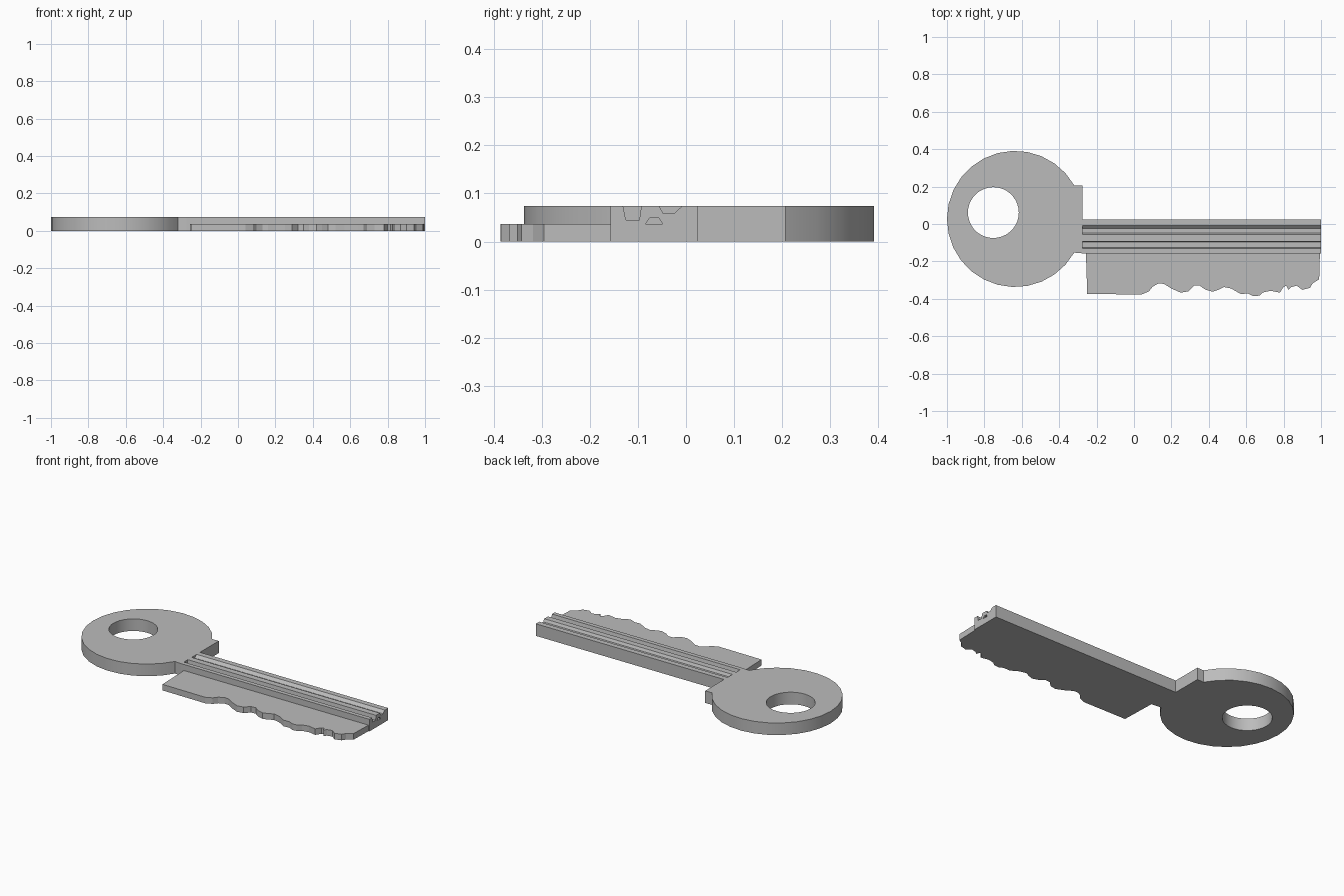
import bpy
import bmesh
import math

cube = bpy.data.objects.get("Cube")
if cube:
    bpy.data.objects.remove(cube, do_unlink=True)

THICK = 0.074
HALF = 0.037
SHOULDER = -0.275
BOTTOM_EDGE, TOP_EDGE = -0.157, 0.025

# Single plain metal colour
metal = bpy.data.materials.new("grey_metal")
metal.use_nodes = True
GREY = (0.5, 0.5, 0.5, 1.0)
metal.diffuse_color = GREY
for node in metal.node_tree.nodes:
    if node.type == 'BSDF_PRINCIPLED':
        node.inputs["Base Color"].default_value = GREY


def prism(name, loops, start, end, place):
    """Extrude an outline, with optional holes, between two depths."""
    bm = bmesh.new()
    twin, edges, walls = {}, [], []
    for loop in loops:
        low = [bm.verts.new(place(a, b, start)) for a, b in loop]
        high = [bm.verts.new(place(a, b, end)) for a, b in loop]
        twin.update(zip(low, high))
        for i in range(len(low)):
            j = (i + 1) % len(low)
            edges.append(bm.edges.new((low[i], low[j])))
            walls.append((low[i], low[j], high[j], high[i]))
    bmesh.ops.triangle_fill(bm, use_beauty=True, use_dissolve=False, edges=edges)
    for face in list(bm.faces):
        bm.faces.new([twin[v] for v in reversed(face.verts)])
    for wall in walls:
        bm.faces.new(wall)
    bmesh.ops.recalc_face_normals(bm, faces=bm.faces[:])
    mesh = bpy.data.meshes.new(name)
    bm.to_mesh(mesh)
    bm.free()
    mesh.materials.append(metal)
    obj = bpy.data.objects.new(name, mesh)
    bpy.context.collection.objects.link(obj)
    return obj


def upright(a, b, d):
    return (a, b, d)


def lengthwise(a, b, d):
    return (d, a, b)


def arc(cx, cy, radius, first, last, count):
    step = (last - first) / count
    return [(cx + radius * math.cos(first + i * step),
             cy + radius * math.sin(first + i * step)) for i in range(count + 1)]


# Round bow with its collar and an off-centre ring hole
spread = math.asin(0.18 / 0.364)
outline = arc(-0.636, 0.027, 0.364, spread, 2 * math.pi - spread, 24)
outline += [(SHOULDER, BOTTOM_EDGE), (SHOULDER, 0.207)]
ring_hole = arc(-0.752, 0.061, 0.136, 0, 2 * math.pi, 36)[:-1]
bow = prism("bow", [outline, ring_hole], 0, THICK, upright)

# Grooved blade with a narrow channel running through it
profile = [
    (BOTTOM_EDGE, 0), (TOP_EDGE, 0), (TOP_EDGE, THICK),
    (-0.008, THICK), (-0.025, 0.058), (-0.047, 0.058), (-0.056, THICK),
    (-0.093, THICK), (-0.097, 0.045), (-0.125, 0.045), (-0.131, THICK),
    (BOTTOM_EDGE, THICK),
]
channel = [(-0.084, HALF), (-0.049, HALF), (-0.057, 0.05), (-0.075, 0.05)]
blade = prism("blade", [profile, channel], SHOULDER, 1.0, lengthwise)

# Thin toothed bit along the lower edge
teeth = [
    (-0.25, -0.374), (0.04, -0.377), (0.08, -0.36), (0.1, -0.335),
    (0.13, -0.318), (0.16, -0.32), (0.2, -0.345), (0.25, -0.367),
    (0.29, -0.36), (0.32, -0.33), (0.35, -0.328), (0.38, -0.35),
    (0.42, -0.362), (0.45, -0.352), (0.48, -0.337), (0.52, -0.345),
    (0.57, -0.374), (0.61, -0.372), (0.64, -0.386), (0.67, -0.383),
    (0.69, -0.366), (0.73, -0.357), (0.78, -0.367), (0.8, -0.335),
    (0.815, -0.33), (0.825, -0.352), (0.84, -0.337), (0.87, -0.33),
    (0.9, -0.352), (0.94, -0.342), (0.955, -0.318), (0.99, -0.295),
]
bit_outline = [(-0.257, BOTTOM_EDGE)] + teeth + [(0.994, BOTTOM_EDGE)]
bit = prism("toothed_bit", [bit_outline], 0, HALF, upright)

# Smooth the round walls of the bow only
bpy.ops.object.select_all(action='DESELECT')
bow.select_set(True)
bpy.context.view_layer.objects.active = bow
bpy.ops.object.shade_smooth_by_angle(angle=math.radians(30))
